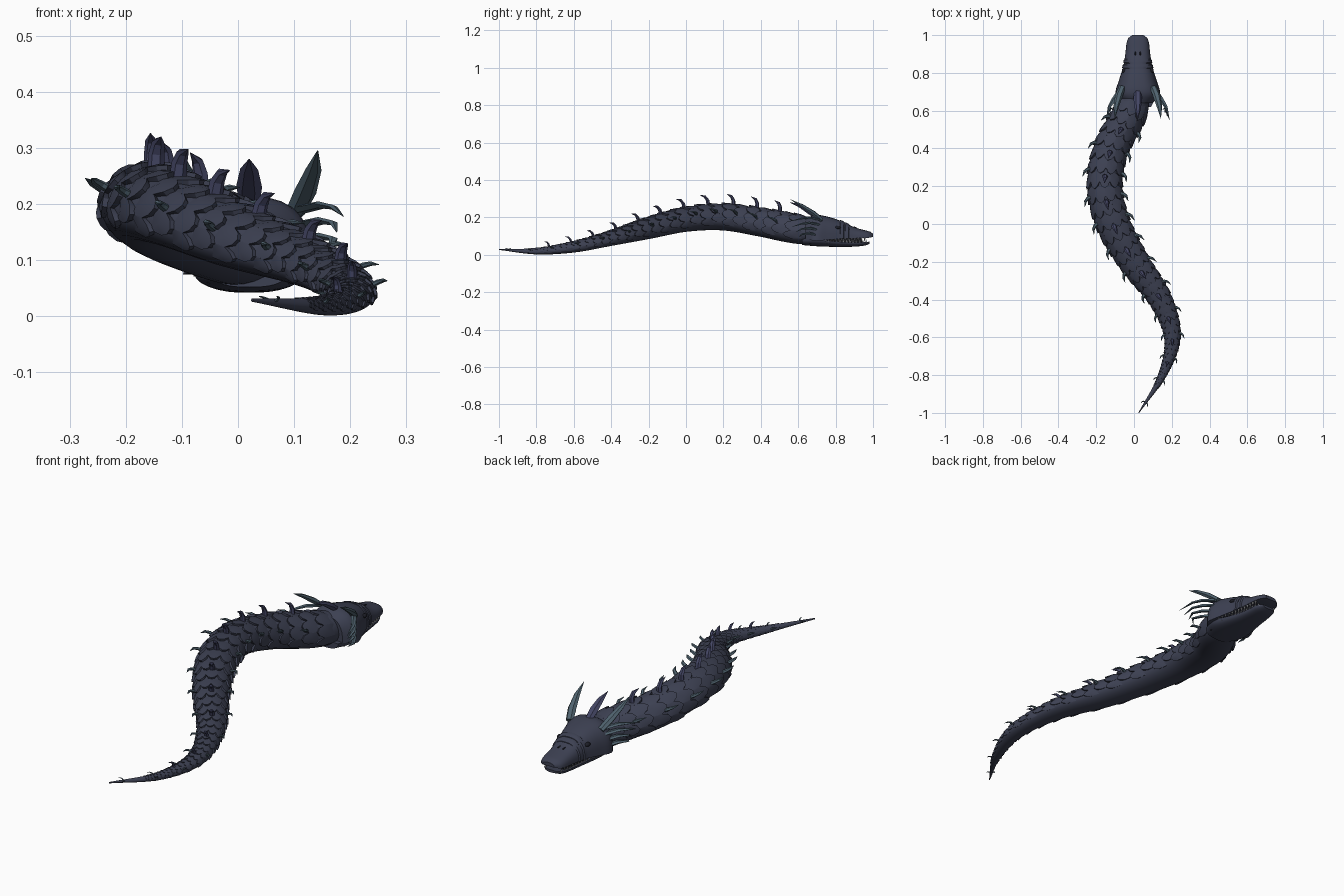
import bpy, math
from mathutils import Vector

if "Cube" in bpy.data.objects:
    bpy.data.objects.remove(bpy.data.objects["Cube"])


def material(name, rgb):
    m = bpy.data.materials.new(name)
    m.use_nodes = True
    m.diffuse_color = (*rgb, 1)
    m.node_tree.nodes["Principled BSDF"].inputs["Base Color"].default_value = (*rgb, 1)
    return m


HIDE = material("slate hide", (0.046, 0.052, 0.085))
TEAL = material("teal horn", (0.08, 0.125, 0.16))
INDIGO = material("indigo spine", (0.058, 0.062, 0.13))
IVORY = material("dull ivory", (0.34, 0.35, 0.36))
DARK = material("mouth dark", (0.012, 0.013, 0.02))


def build(name, verts, faces, mat, angle=35):
    me = bpy.data.meshes.new(name)
    me.from_pydata([tuple(v) for v in verts], [], faces)
    me.materials.append(mat)
    ob = bpy.data.objects.new(name, me)
    bpy.context.collection.objects.link(ob)
    bpy.ops.object.select_all(action='DESELECT')
    ob.select_set(True)
    bpy.context.view_layer.objects.active = ob
    bpy.ops.object.mode_set(mode='EDIT')
    bpy.ops.mesh.select_all(action='SELECT')
    bpy.ops.mesh.normals_make_consistent(inside=False)
    bpy.ops.object.mode_set(mode='OBJECT')
    bpy.ops.object.shade_smooth_by_angle(angle=math.radians(angle))
    return ob


def loft(rings):
    """Closed tube through equal-sized rings, capped at both ends."""
    n = len(rings[0])
    verts = [p for r in rings for p in r]
    faces = [(i * n + j, i * n + (j + 1) % n, (i + 1) * n + (j + 1) % n, (i + 1) * n + j)
             for i in range(len(rings) - 1) for j in range(n)]
    last = (len(rings) - 1) * n
    faces += [tuple(range(n)), tuple(range(last, last + n))]
    return verts, faces


def merge(parts):
    verts, faces = [], []
    for v, f in parts:
        k = len(verts)
        verts += v
        faces += [tuple(i + k for i in q) for q in f]
    return verts, faces


def sample(rows, y):
    """Smooth interpolation of a table keyed on y, rising order."""
    i = max(0, min(len(rows) - 2, sum(r[0] <= y for r in rows) - 1))
    a, b = rows[i], rows[i + 1]
    p, q = rows[max(i - 1, 0)], rows[min(i + 2, len(rows) - 1)]
    d = b[0] - a[0]
    t = (y - a[0]) / d
    out = []
    for k in range(1, len(a)):
        m0 = (b[k] - p[k]) / (b[0] - p[0]) * d
        m1 = (q[k] - a[k]) / (q[0] - a[0]) * d
        out.append((2*t**3 - 3*t*t + 1) * a[k] + (t**3 - 2*t*t + t) * m0
                   + (3*t*t - 2*t**3) * b[k] + (t**3 - t*t) * m1)
    return out


# Body course: y, x, top, bottom, half width
BODY = [(-1, .025, .032, .026, .002), (-.8, .15, .035, .002, .02), (-.6, .203, .07, .012, .04),
        (-.4, .14, .125, .048, .058), (-.2, .0, .195, .085, .075), (0, -.11, .25, .123, .085),
        (.2, -.155, .268, .13, .088), (.4, -.12, .245, .097, .088), (.6, -.015, .21, .058, .085),
        (.74, .02, .19, .06, .07)]


def frame(y):
    x, top, bot, w = sample(BODY, y)
    e = .01
    a, b = sample(BODY, y - e), sample(BODY, y + e)
    t = Vector((b[0] - a[0], 2 * e, (b[1] + b[2] - a[1] - a[2]) / 2)).normalized()
    s = t.cross(Vector((0, 0, 1))).normalized()
    return Vector((x, y, bot + .42 * (top - bot))), t, s, s.cross(t), w, top - bot


def skin(y, a, lift=0):
    c, t, s, u, w, h = frame(y)
    hh = h * (.58 if math.sin(a) > 0 else .42)
    return c + s * (w + lift) * math.cos(a) + u * (hh + lift) * math.sin(a)


N = 28
rings = [[skin(-1 + 1.74 * i / 90, math.tau * j / N) for j in range(N)] for i in range(91)]
build("body", *loft(rings), HIDE)

# Overlapping back and flank scales, raised toward the tail
OUTLINE = [(0, -.5), (.75, -.52), (1.1, -.3), (1.25, 0), (1.1, .3), (.75, .52), (0, .5)]
scales, y, row = [], .64, 0
while y > -.86:
    w = frame(y)[4]
    step, da = .78 * w * frame(y)[1].y, math.radians(34)
    for k in range(7 - row % 2):
        mid = math.radians(90) + (k - (6 - row % 2) / 2) * da
        v = [skin(y - u * step, mid + q * da, (-.004 + .1 * u) * w + .001) for u, q in OUTLINE]
        v += [skin(y - u * step, mid + q * da, -.05 * w) for u, q in OUTLINE]
        v.append(skin(y - .6 * step, mid, .1 * w))
        n = len(OUTLINE)
        f = [(i, (i + 1) % n, n + (i + 1) % n, n + i) for i in range(n)]
        f += [(i, (i + 1) % n, 2 * n) for i in range(n)] + [tuple(range(n, 2 * n))]
        scales.append((v, f))
    y -= step
    row += 1
build("scales", *merge(scales), HIDE, 30)


def spike(path, radii, sides=6, flat=.7):
    """Tapered faceted horn following a path of points."""
    rr = []
    for i, p in enumerate(path):
        t = (path[min(i + 1, len(path) - 1)] - path[max(i - 1, 0)]).normalized()
        s = t.cross(Vector((.1, .3, 1))).normalized()
        u = s.cross(t)
        rr.append([p + radii[i] * (s * math.cos(math.tau * j / sides)
                                   + u * flat * math.sin(math.tau * j / sides)) for j in range(sides)])
    return loft(rr)


# Hooked spines along the back and both flanks
dorsal, flank = [], []
for i in range(13):
    y = .49 - .122 * i
    w = frame(y)[4]
    g = .3 + .7 * w / .088

    def hook(y, a, length, back, r):
        c, t, s, u = frame(y)[:4]
        root = skin(y, a, -.012 * g)
        out = (s * math.cos(a) + u * math.sin(a)).normalized()
        pts = [root, root + (out * .55 * length - t * .1 * back) * g,
               root + (out * .85 * length - t * .4 * back) * g, root + (out * length - t * back) * g]
        return spike(pts, [r * g, r * .9 * g, r * .7 * g, .001])

    if i < 11:
        dorsal.append(hook(y, math.pi / 2, .068, .045, .016))
    for a in (math.radians(28), math.radians(152)):
        flank.append(hook(y + .03, a, .056, .048, .011))
build("back_spines", *merge(dorsal), INDIGO, 20)
build("flank_spines", *merge(flank), TEAL, 20)

# Head: y, half width, top, bottom
HX = .02
SKULL = [(.64, .08, .19, .085), (.69, .117, .213, .075), (.76, .1, .203, .08), (.83, .078, .18, .086),
         (.9, .066, .147, .088), (.96, .059, .13, .09), (.988, .048, .122, .092), (1, .03, .113, .096)]
JAW = [(.62, .07, .085, .052), (.69, .1, .088, .046), (.76, .088, .076, .043), (.84, .069, .068, .042),
       (.91, .058, .066, .044), (.96, .05, .068, .05), (.98, .032, .07, .058)]


def section(rows, y, up, grow=0):
    w, top, bot = sample(rows, y)
    base, h = (bot, top - bot) if up else (top, bot - top)
    pts = []
    for j in range(17):
        a = math.pi * j / 16
        c, s = math.cos(a), math.sin(a)
        pts.append(Vector((HX + (w + grow) * math.copysign(abs(c) ** .75, c), y,
                           base + (h + math.copysign(grow, h)) * s ** .8)))
    return pts


build("skull", *loft([section(SKULL, .64 + .36 * i / 24, True) for i in range(25)]), HIDE)
build("lower_jaw", *loft([section(JAW, .62 + .36 * i / 20, False) for i in range(21)]), HIDE)

# Brow ridges arched over the head
ridges = [loft([section(SKULL, y0 + d, True, g) for d, g in
                ((-.012, -.003), (-.008, .004), (.006, .005), (.012, -.003))]) for y0 in (.835, .862)]
build("brow_ridges", *merge(ridges), HIDE, 25)

# Mouth lining between the jaws
lining = []
for y, w in ((.66, .075), (.78, .066), (.88, .05), (.94, .035)):
    lining.append([Vector((HX + sx * w, y, z)) for sx, z in ((-1, .058), (1, .058), (1, .098), (-1, .098))])
build("mouth_lining", *loft(lining), DARK)

# Teeth lining both jaws
teeth = []
for side in (-1, 1):
    for i in range(13):
        y = .745 + .0175 * i
        for rows, z, tip in ((SKULL, .091, -.02), (JAW, .064, .017)):
            yy = y + (.008 if tip > 0 else 0)
            w = sample(rows, yy)[0] - .007
            p = Vector((HX + side * w, yy, z))
            teeth.append(spike([p, p + Vector((0, 0, tip))], [.006, .001], 4, 1))
build("teeth", *merge(teeth), IVORY)


def ellipsoid(c, r, n=12):
    return loft([[Vector((c[0] + r[0] * math.sin(b) * math.cos(math.tau * j / n),
                          c[1] + r[1] * math.sin(b) * math.sin(math.tau * j / n),
                          c[2] + r[2] * math.cos(b))) for j in range(n)]
                 for b in [.05 + (math.pi - .1) * i / 8 for i in range(9)]])


# Eyes and nostrils
eyes, nostrils, horns, frill = [], [], [], []
for side in (-1, 1):
    eyes.append(ellipsoid((HX + side * .072, .812, .146), (.012, .016, .009)))
    nostrils.append(ellipsoid((HX + side * .013, .9, .146), (.004, .013, .004)))
    # Swept crown horns and the cheek frill
    at = lambda x, y, z: Vector((HX + side * x, y, z))
    horns.append(spike([at(.082, .725, .185), at(.1, .68, .222), at(.115, .62, .262), at(.122, .56, .295)],
                       [.018, .02, .014, .001]))
    for k in range(4):
        z = .19 - .028 * k
        frill.append(spike([at(.09, .71, z), at(.125, .66, z + .008), at(.15, .62, z + .004),
                            at(.168 - .012 * k, .55 + .018 * k, z - .012)], [.014, .013, .009, .001], 5, .5))
build("eyes", *merge(eyes), DARK)
build("nostrils", *merge(nostrils), DARK)
build("crown_horns", *merge(horns), TEAL, 20)
build("cheek_frill", *merge(frill), TEAL, 20)
crest = [Vector((HX, y, z)) for y, z in ((.71, .195), (.66, .232), (.61, .262), (.555, .28))]
build("crest_horn", *spike(crest, [.018, .023, .016, .001]), INDIGO, 20)
